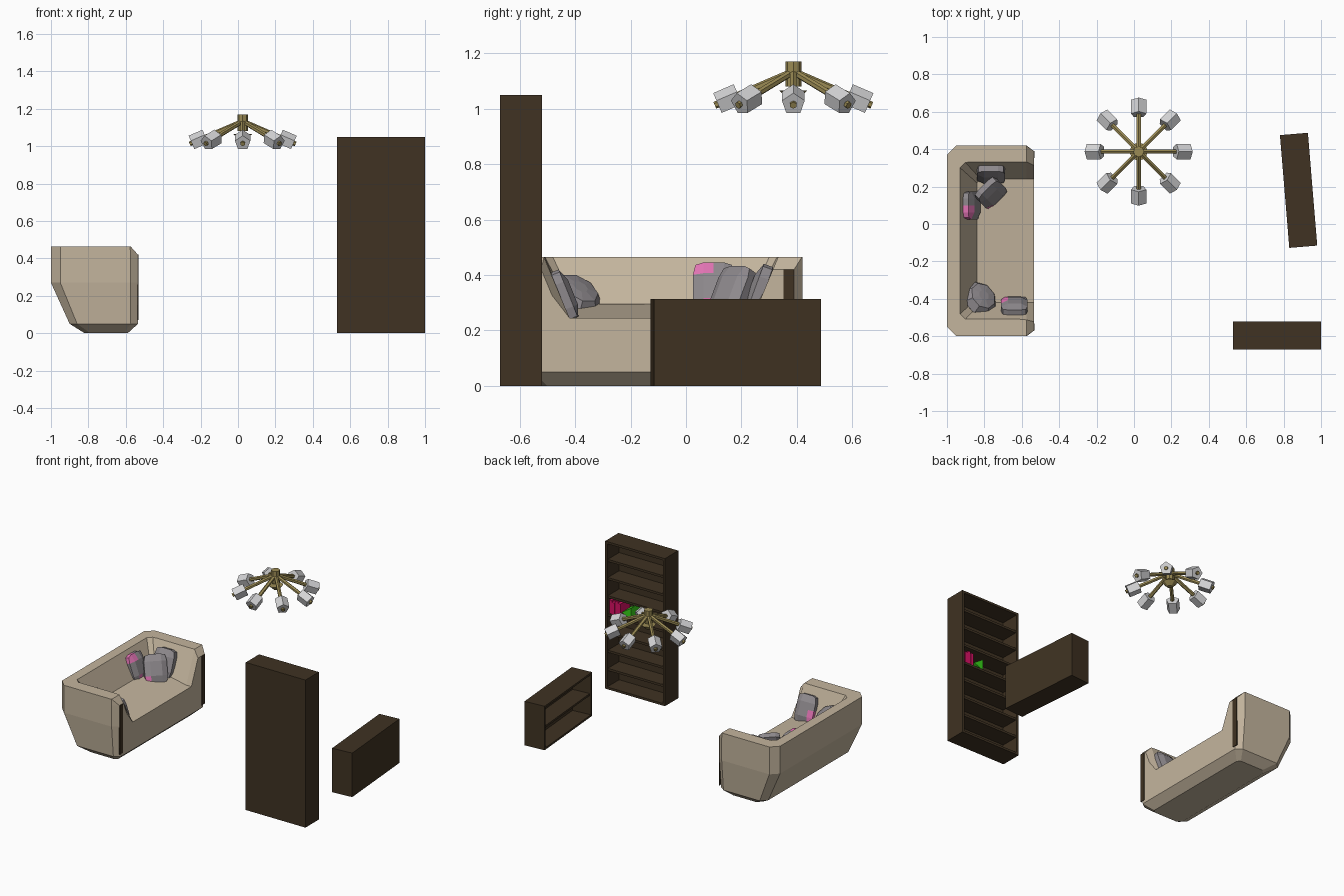
import bpy, bmesh, math
from mathutils import Matrix, Vector, Euler

if "Cube" in bpy.data.objects:
    bpy.data.objects.remove(bpy.data.objects["Cube"])


def mat(name, r, g, b):
    m = bpy.data.materials.new(name)
    m.diffuse_color = (r, g, b, 1)
    m.use_nodes = True
    m.node_tree.nodes["Principled BSDF"].inputs["Base Color"].default_value = m.diffuse_color
    return m


TAN = mat("tan fabric", .55, .46, .34)
WOOD = mat("dark wood", .05, .032, .016)
GREY = mat("grey cushion", .27, .25, .265)
PINK = mat("pink print", .75, .17, .45)
BRASS = mat("brass", .33, .26, .09)
GLASS = mat("pale shade", .66, .66, .67)
MAGENTA = mat("magenta book", .70, .005, .13)
GREEN = mat("green book", .04, .65, .01)


def finish(name, bm, *mats):
    bmesh.ops.recalc_face_normals(bm, faces=bm.faces[:])
    me = bpy.data.meshes.new(name)
    bm.to_mesh(me)
    bm.free()
    for m in mats:
        me.materials.append(m)
    ob = bpy.data.objects.new(name, me)
    bpy.context.collection.objects.link(ob)
    return ob


def loft(name, rings, m):
    bm = bmesh.new()
    vs = [[bm.verts.new(p) for p in r] for r in rings]
    n = len(vs[0])
    for a, b in zip(vs, vs[1:]):
        for i in range(n):
            bm.faces.new((a[i], a[(i + 1) % n], b[(i + 1) % n], b[i]))
    bm.faces.new(vs[0][::-1])
    bm.faces.new(vs[-1])
    return finish(name, bm, m)


def add_box(bm, lo, hi):
    c = [(a + b) / 2 for a, b in zip(lo, hi)]
    s = [b - a for a, b in zip(lo, hi)]
    bmesh.ops.create_cube(bm, size=1, matrix=Matrix.Translation(c) @ Matrix.Diagonal((*s, 1)))


def box(name, lo, hi, m):
    bm = bmesh.new()
    add_box(bm, lo, hi)
    return finish(name, bm, m)


# Sofa shell: stacked chamfered outlines, facing +x
SY = -.09


def outline(z, x0, x1, h, back, fx, fy):
    half = [(x1, h - fy), (x1 - fx, h), (x0 + back, h), (x0, h - back)]
    pts = half + [(x, -y) for x, y in reversed(half)]
    return [(x, y + SY, z) for x, y in pts]


sofa = loft("sofa_shell", [
    outline(0, -.82, -.59, .43, .03, .02, .02),
    outline(.05, -.90, -.535, .49, .04, .04, .03),
    outline(.27, -1, -.535, .51, .05, .04, .03),
    outline(.42, -1, -.535, .51, .05, .04, .03),
    outline(.465, -1, -.575, .51, .05, .002, .002)], TAN)


# Hollow: sloped back and arms, flaring at the arm ends, tilted seat
def hollow(x0, h, flare, c, zb, zf):
    half = [(-.45, h + flare * 2, zf), (-.575, h, zf), (x0 + c, h, zb), (x0, h - c, zb)]
    pts = half + [(x, -y, z) for x, y, z in reversed(half)]
    return [(x, y + SY, z) for x, y, z in pts]


cutter = loft("seat_cutter", [hollow(-.84, .33, 0, .02, .295, .245),
                              hollow(-.948, .437, .045, .03, .50, .50)], TAN)
cutter.hide_render = True
cutter.hide_set(True)
mod = sofa.modifiers.new("hollow", 'BOOLEAN')
mod.object = cutter
mod.operation = 'DIFFERENCE'
mod.solver = 'EXACT'

# Dark end panels on the arms
for s, n in ((1, "right"), (-1, "left")):
    ys = sorted((SY + s * .442, SY + s * .480))
    box("arm_panel_" + n, (-.538, ys[0], .07), (-.531, ys[1], .42), WOOD)


# Cushions: puffed blocks whose printed faces follow a position rule
def cushion(name, loc, lean, turn, w=.15, h=.19, t=.07, pink=None):
    bm = bmesh.new()
    bmesh.ops.create_cube(bm, size=1)
    bmesh.ops.subdivide_edges(bm, edges=bm.edges[:], cuts=3, use_grid_fill=True)
    for v in bm.verts:
        ex, ez = abs(v.co.x) > .4, abs(v.co.z) > .4
        if ex or ez:
            v.co.y *= .5
        if ex and ez:
            v.co.x *= .88
            v.co.z *= .9
        v.co = Vector((v.co.x * w, v.co.y * t, v.co.z * h))
    for f in bm.faces:
        c = f.calc_center_median()
        if pink and pink(c.x / w, c.z / h):
            f.material_index = 1
    ob = finish(name, bm, GREY, PINK)
    ob.location = loc
    ob.rotation_euler = (math.radians(-lean), 0, math.radians(turn))


cushion("cushion_arm_right", (-.765, .265, .345), 20, 0)
cushion("cushion_middle", (-.765, .165, .34), 28, 45, pink=lambda x, z: x < -.25 and z < -.25)
cushion("cushion_back", (-.87, .10, .35), 20, 90,
        pink=lambda x, z: (x < -.05 and z > .2) or (-.3 < x < 0 and z < -.3))
cushion("cushion_arm_left", (-.64, -.44, .325), 22, 180, w=.14,
        pink=lambda x, z: x > .3 and z < .1)

# Round eight-sided cushion
ring = lambda r, y: [(r * math.cos(a * math.pi / 4 + .39), y, r * math.sin(a * math.pi / 4 + .39))
                     for a in range(8)]
ob = loft("cushion_round", [ring(.03, -.045), ring(.075, -.038), ring(.106, 0),
                            ring(.075, .038), ring(.03, .045)], GREY)
ob.location = (-.825, -.40, .325)
ob.rotation_euler = (math.radians(-48), 0, math.radians(130))


# Open cabinets: local x width, y depth (open at +y), shelves across
def cabinet(name, w, d, h, bays, t):
    bm = bmesh.new()
    for s in (-1, 1):
        a, b = sorted((s * w / 2, s * (w / 2 - t)))
        add_box(bm, (a, -d / 2, 0), (b, d / 2, h))
    add_box(bm, (-w / 2 + t, -d / 2, 0), (w / 2 - t, -d / 2 + t, h))
    for i in range(bays + 1):
        z = i * (h - t) / bays
        front = d / 2 if i in (0, bays) else d / 2 - .008
        add_box(bm, (-w / 2 + t, -d / 2 + t, z), (w / 2 - t, front, z + t))
    return finish(name, bm, WOOD)


cabinet("tall_bookcase", .47, .15, 1.05, 8, .016).location = (.765, -.595, 0)
low = cabinet("low_cabinet", .605, .15, .313, 2, .014)
low.location = (.88, .18, 0)
low.rotation_euler.z = math.radians(94.75)

# Books on the middle shelf
for i, h in enumerate((.095, .085, .10, .09)):
    x = .982 - i * .023
    box(f"book_{i + 1}", (x - .021, -.645, .533), (x, -.54 + .004 * (i % 2), .533 + h), MAGENTA)
loft("green_wedge", [[(.885, y, .565), (.81, y, .615), (.81, y, .533)] for y in (-.64, -.54)], GREEN)

# Chandelier hub
CX, CY = .025, .387


def tube(name, a, b, r1, r2, n, m, twist=0):
    a, b = Vector(a), Vector(b)
    d = (b - a).normalized()
    side = Vector((0, 0, 1)).cross(d)
    side = side.normalized() if side.length > .01 else Vector((1, 0, 0))
    up = d.cross(side)
    rings = []
    for p, r in ((a, r1), (b, r2)):
        rings.append([p + r * (math.sin(t) * side + math.cos(t) * up)
                      for t in (twist + k * 2 * math.pi / n for k in range(n))])
    return loft(name, rings, m)


tube("hub_stem", (CX, CY, 1.08), (CX, CY, 1.17), .029, .029, 8, BRASS)
tube("hub_cup", (CX, CY, 1.035), (CX, CY, 1.065), .018, .05, 8, BRASS)

# Eight arms with five-sided shades
for i in range(8):
    a = i * math.pi / 4
    at = lambda r, z: (CX + r * math.cos(a), CY + r * math.sin(a), z)
    line = lambda r: at(r, 1.125 - (r - .02) * .43)
    tube(f"arm_{i + 1}", line(.01), line(.283), .013, .013, 6, BRASS)
    tube(f"shade_{i + 1}", line(.198), line(.272), .043, .043, 5, GLASS)
